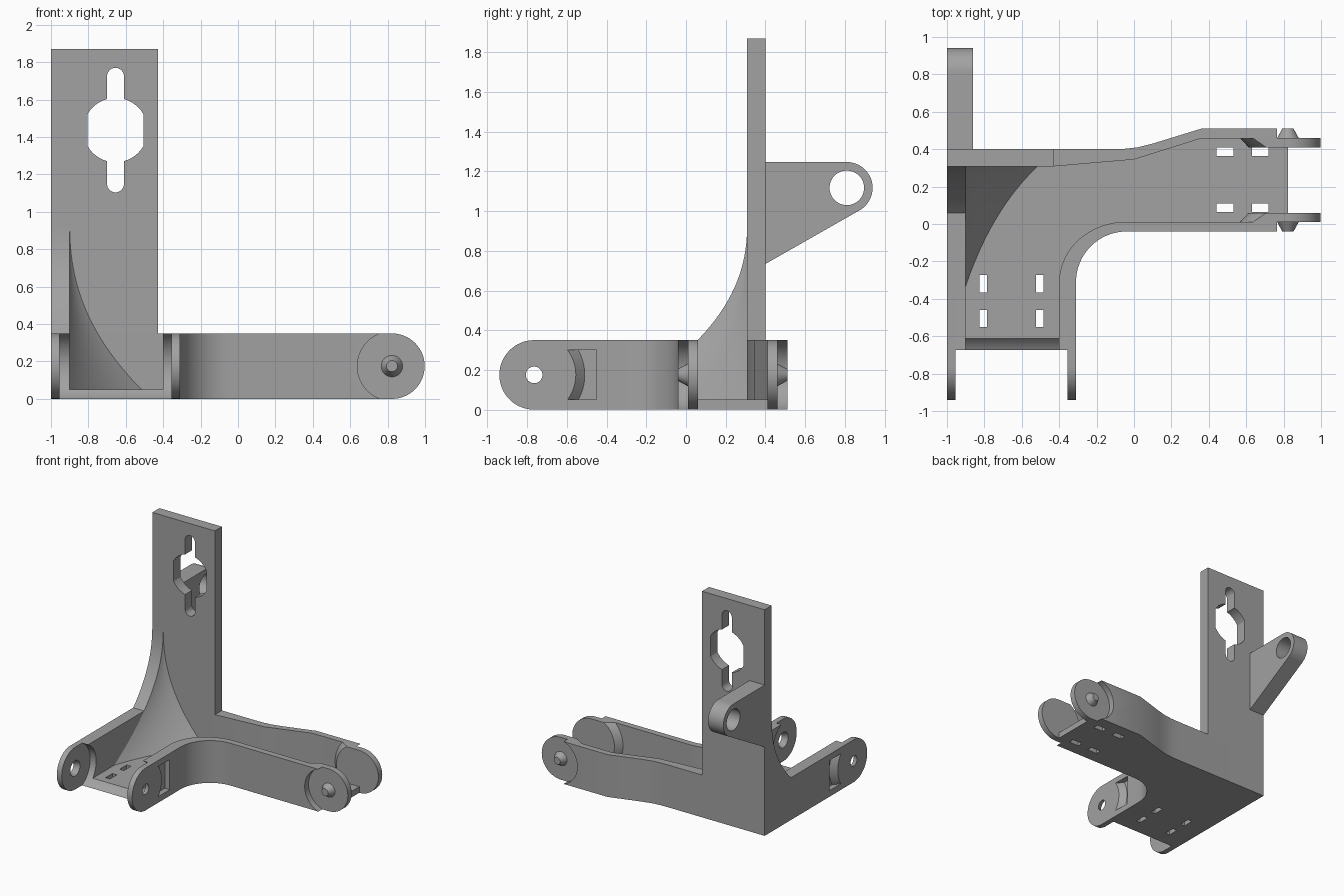
import bpy, bmesh
from math import sin, cos, pi, asin, radians

if "Cube" in bpy.data.objects:
    bpy.data.objects.remove(bpy.data.objects["Cube"])

grey = bpy.data.materials.new("plain_grey")
grey.use_nodes = True
GREY = (0.36, 0.36, 0.36, 1)
grey.diffuse_color = GREY
grey.node_tree.nodes["Principled BSDF"].inputs["Base Color"].default_value = GREY


def place(axis, u, v, w):
    """Profile point (u, v) at depth w along the given axis."""
    return {"X": (w, u, v), "Y": (u, w, v), "Z": (u, v, w)}[axis]


def loft(name, axis, rings):
    """Solid through a list of (depth, outline) rings with equal point counts."""
    bm = bmesh.new()
    loops = [[bm.verts.new(place(axis, u, v, w)) for u, v in ring] for w, ring in rings]
    n = len(loops[0])
    for a, b in zip(loops, loops[1:]):
        for i in range(n):
            j = (i + 1) % n
            bm.faces.new((a[i], a[j], b[j], b[i]))
    bm.faces.new(loops[0])
    bm.faces.new(loops[-1])
    bmesh.ops.recalc_face_normals(bm, faces=bm.faces)
    mesh = bpy.data.meshes.new(name)
    bm.to_mesh(mesh)
    bm.free()
    mesh.materials.append(grey)
    obj = bpy.data.objects.new(name, mesh)
    bpy.context.collection.objects.link(obj)
    return obj


def prism(name, axis, outline, w0, w1):
    return loft(name, axis, [(w0, outline), (w1, outline)])


def arc(cu, cv, ru, a0, a1, n=16, rv=None):
    rv = rv or ru
    angles = [radians(a0 + (a1 - a0) * i / n) for i in range(n + 1)]
    return [(cu + ru * cos(t), cv + rv * sin(t)) for t in angles]


def circle(cu, cv, r, n=40):
    return arc(cu, cv, r, 0, 360, n)[:-1]


def rect(u0, u1, v0, v1):
    return [(u0, v0), (u1, v0), (u1, v1), (u0, v1)]


def boolean(obj, tool, operation="DIFFERENCE"):
    mod = obj.modifiers.new("cut", "BOOLEAN")
    mod.operation, mod.solver, mod.object = operation, "EXACT", tool
    bpy.context.view_layer.objects.active = obj
    bpy.ops.object.modifier_apply(modifier=mod.name)
    bpy.data.objects.remove(tool)


def bulge(c, r, half, sign=-1):
    """Arc of radius r about (c, MID), limited to a height of +-half."""
    t = math_deg(asin(half / r))
    return arc(c, MID, r, 180 + t, 180 - t) if sign < 0 else arc(c, MID, r, -t, t)


def math_deg(t):
    return t * 180 / pi


H, MID, FLOOR = 0.35, 0.175, 0.05      # wall height, pivot height, floor thickness
PY, PX, CY = -0.765, 0.823, 0.235      # front pivot y, side pivot x, side arm centre y

# Tray: solid footprint, hollowed above the floor
outer = ([(-1, PY), (-0.31, PY)] + arc(-0.04, -0.31, 0.27, 180, 90)
         + [(PX, -0.04), (PX, 0.51), (0.36, 0.51), (0.1, 0.43), (0.02, 0.41),
            (-0.05, 0.402), (-0.12, 0.4), (-1, 0.4)])
inner = ([(-0.9, -1), (-0.4, -1)] + arc(-0.04, -0.31, 0.36, 180, 90, rv=0.322)
         + [(1.1, 0.012), (1.1, 0.458), (0.36, 0.458), (0, 0.345), (-0.43, 0.308), (-0.9, 0.308)])
tray = prism("tray", "Z", outer, 0, H)
boolean(tray, prism("hollow", "Z", inner, FLOOR, 1))

# Front clearance, rounded ears, pivot holes and outer pockets
boolean(tray, prism("front_clearance", "X", circle(PY, MID, 0.197, 64), -0.955, -0.355))
for x_out, x_in in ((-1, -0.955), (-0.31, -0.355)):
    boolean(tray, prism("ear", "X", circle(PY, MID, MID, 64), x_out, x_in), "UNION")
    d = x_out - x_in
    boolean(tray, loft("hole", "X", [(x_out + d, circle(PY, MID, 0.02)),
                                     (x_in - d / 9, circle(PY, MID, 0.066))]))
    boolean(tray, prism("bore", "X", circle(PY, MID, 0.04), x_out + d, x_in - d))
    rings = [(w, bulge(PY, r, 0.125, 1) + [(-0.45, 0.3), (-0.45, 0.05)])
             for w, r in ((x_out + d * 0.2, 0.201), (x_out - d, 0.255))]
    boolean(tray, loft("pocket", "X", rings))

# Side arm clearances on the outer faces
for s in (-1, 1):
    boolean(tray, prism("side_clearance", "Y", circle(PX, MID, 0.185, 64),
                        CY + s * 0.223, CY + s * 0.4))

# Tie slots through the floor
slots = [(x, y, 0.02, 0.046) for x in (-0.807, -0.505) for y in (-0.32, -0.505)]
slots += [(x, y, 0.045, 0.023) for x in (0.487, 0.675) for y in (0.087, 0.387)]
for x, y, a, b in slots:
    boolean(tray, prism("slot", "Z", rect(x - a, x + a, y - b, y + b), -0.1, 0.1))

# Side ears with conical shoulders, and their pivot pins
parts = [tray]
for s, side in ((-1, "front"), (1, "back")):
    rings = [(CY + s * w, bulge(PX, r, MID) + arc(PX, MID, MID, 90, -90, 32))
             for w, r in ((0.225, 0.257), (0.175, 0.21))]
    parts.append(loft(side + "_side_ear", "Y", rings))
    parts.append(loft(side + "_pivot_pin", "Y", [(CY + s * 0.22, circle(PX, MID, 0.06)),
                                                 (CY + s * 0.275, circle(PX, MID, 0.03))]))

# Upright plate with a keyhole opening
plate = prism("upright_plate", "Y", rect(-1, -0.427, H - 0.02, 1.87), 0.308, 0.4)
KX, KZ = -0.655, 1.437
hole = prism("keyhole_round", "Y", circle(KX, KZ, 0.172, 64), 0.2, 0.5)
boolean(hole, prism("flats", "Y", rect(KX - 0.15, KX + 0.15, 1, 2), 0.1, 0.6), "INTERSECT")
boolean(plate, hole)
slot = arc(KX, KZ + 0.288, 0.045, 0, 180) + arc(KX, KZ - 0.288, 0.045, 180, 360)
boolean(plate, prism("keyhole_slot", "Y", slot, 0.2, 0.5))
parts.append(plate)

# Rear lug with eye
lug = prism("rear_lug", "X", [(0.39, 1.247), (0.39, 0.728)]
            + arc(0.81, 1.117, 0.13, -60, 90, 32), -1, -0.86)
boolean(lug, prism("eye", "X", circle(0.81, 1.117, 0.087, 48), -1.1, -0.8))
parts.append(lug)


# Corner brace: flared rib on the wall and a concave gusset beside it
def flare(z):
    return 0.64 * max(0.002, (0.94 - z) / 0.89) ** 2.29


levels = [H - 0.01 + (0.95 - H) * i / 24 for i in range(25)]
rib = [(0.308 - flare(z), z) for z in levels] + [(0.35, levels[-1]), (0.35, levels[0])]
parts.append(prism("flared_rib", "X", rib, -1, -0.9))


def gusset_outline(z):
    a, b, pts = flare(z), flare(z) * 0.6, [(-0.9, 0.308)]
    for i in range(13):
        t = i / 12
        pull = 2 * t * (1 - t) * 0.36
        pts.append((-0.9 + b * (t * t + pull), 0.308 - a * ((1 - t) ** 2 + pull)))
    return pts


heights = [FLOOR - 0.005 + 0.885 * i / 28 for i in range(29)]
parts.append(loft("corner_gusset", "Z", [(z, gusset_outline(z)) for z in heights]))

# Smooth the curved faces, keep hard edges
bpy.ops.object.select_all(action="DESELECT")
for obj in parts:
    obj.select_set(True)
bpy.context.view_layer.objects.active = tray
bpy.ops.object.shade_smooth_by_angle(angle=radians(30))
